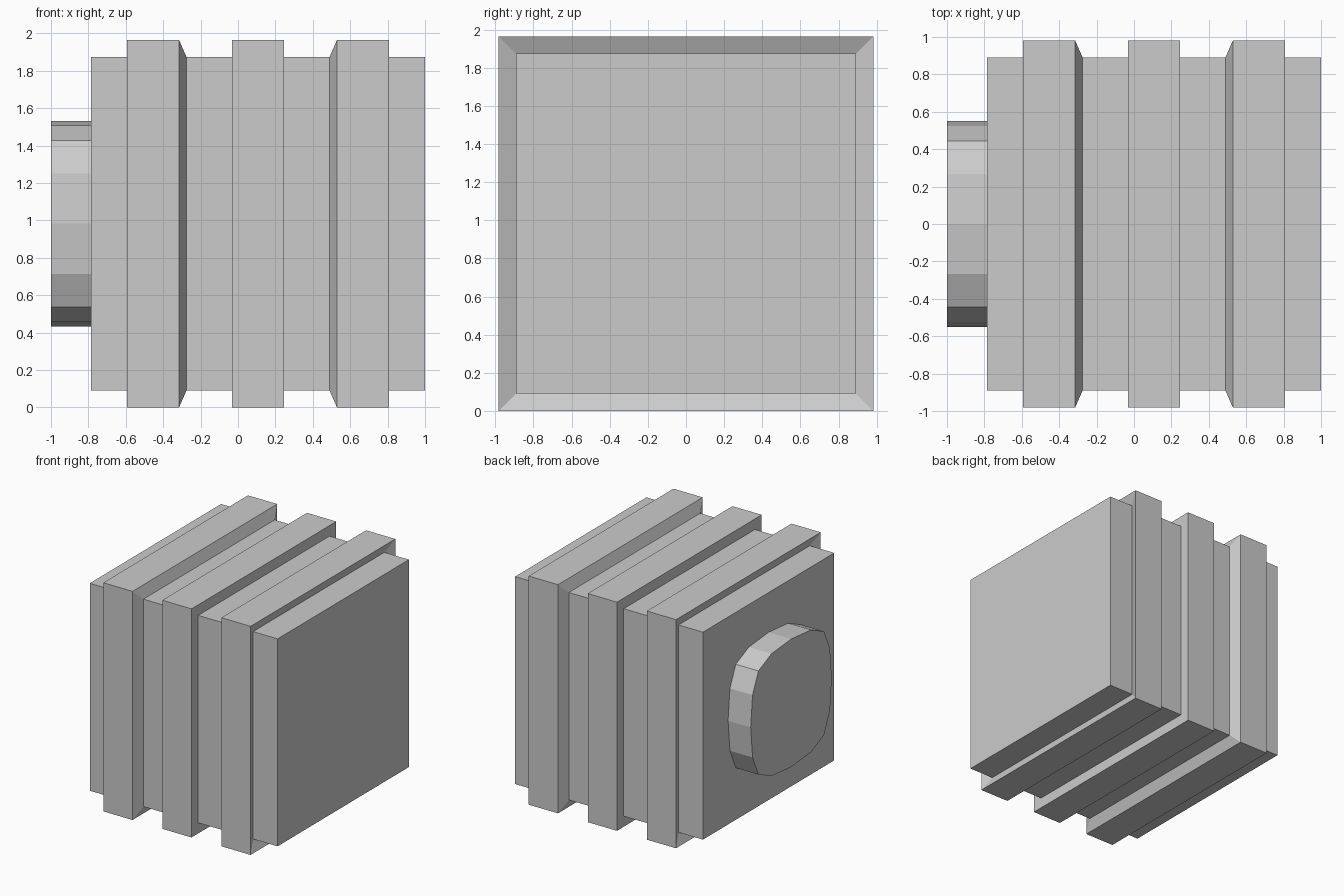
import bpy
import bmesh

if "Cube" in bpy.data.objects:
    bpy.data.objects.remove(bpy.data.objects["Cube"])

CZ = 0.982      # height of the central axis
MID = 0.107     # middle of the ribbed body along x


def square(h):
    return [(-h, -h), (h, -h), (h, h), (-h, h)]


def loft(name, sections):
    """Skin a run of (x, outline) sections along x and cap both ends."""
    bm = bmesh.new()
    rings = [[bm.verts.new((x, y, z + CZ)) for y, z in pts] for x, pts in sections]
    n = len(rings[0])
    for a, b in zip(rings, rings[1:]):
        for i in range(n):
            j = (i + 1) % n
            bm.faces.new((a[i], a[j], b[j], b[i]))
    bm.faces.new(rings[0][::-1])
    bm.faces.new(rings[-1])
    bmesh.ops.recalc_face_normals(bm, faces=bm.faces)
    mesh = bpy.data.meshes.new(name)
    bm.to_mesh(mesh)
    bm.free()
    obj = bpy.data.objects.new(name, mesh)
    bpy.context.collection.objects.link(obj)
    return obj


# Ribbed square body: straight middle rib, outer ribs leaning outwards
LOW, HIGH, HALF_RIB, LEAN = 0.891, 0.982, 0.139, 0.04
profile = [(-0.785, LOW)]
for centre, lean in ((MID - 0.561, -LEAN), (MID, 0), (MID + 0.561, LEAN)):
    left, right = centre - HALF_RIB, centre + HALF_RIB
    profile += [(left - lean, LOW), (left, HIGH), (right, HIGH), (right - lean, LOW)]
profile.append((1.0, LOW))
loft("ribbed_body", [(x, square(h)) for x, h in profile])

# Faceted button on the left end: one bulged side, turned four times
side = [(0.445, -0.445), (0.525, -0.268), (0.55, 0.0), (0.525, 0.268)]
outline = []
for _ in range(4):
    outline += side
    side = [(-z, y) for y, z in side]
loft("end_button", [(-1.0, outline), (-0.785, outline)])
